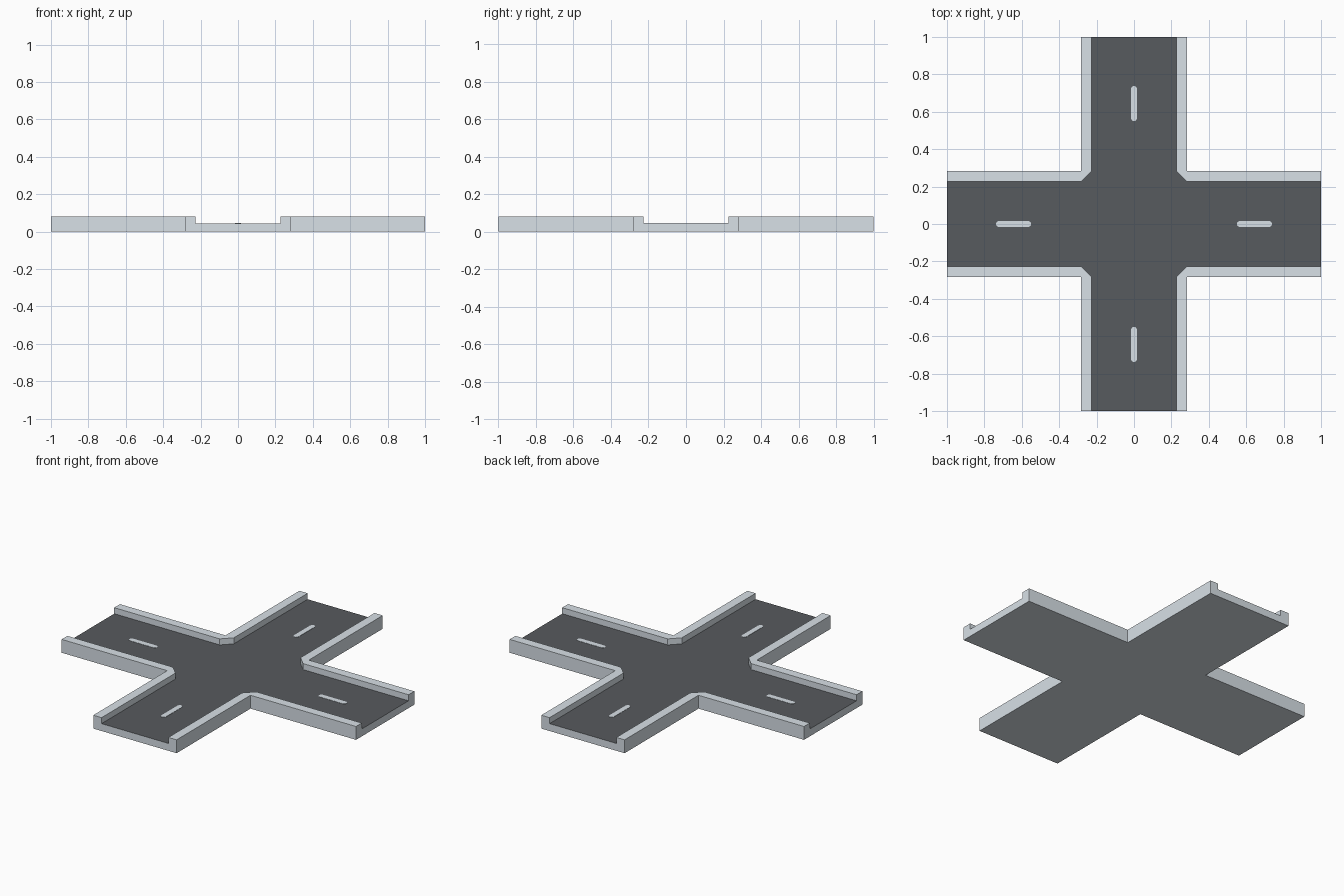
import bpy, bmesh, math

if "Cube" in bpy.data.objects:
    bpy.data.objects.remove(bpy.data.objects["Cube"])

ROAD_Z, KERB_Z = 0.045, 0.082
IN, OUT = 0.227, 0.283        # inner and outer kerb lines


def material(name, rgb):
    m = bpy.data.materials.new(name)
    m.diffuse_color = (*rgb, 1)
    m.use_nodes = True
    m.node_tree.nodes["Principled BSDF"].inputs["Base Color"].default_value = m.diffuse_color
    return m


asphalt = material("dark_asphalt", (0.095, 0.103, 0.112))
concrete = material("pale_concrete", (0.69, 0.75, 0.80))


def turn(p, k):
    for _ in range(k):
        p = (-p[1], p[0])
    return p


def face(bm, pts):
    return bm.faces.new([bm.verts.new(p) for p in pts])


def flat(bm, pts, z):
    return face(bm, [(x, y, z) for x, y in pts])


def wall(bm, p, q, z0, z1):
    return face(bm, [(*p, z0), (*q, z0), (*q, z1), (*p, z1)])


def finish(bm, name, mats):
    bmesh.ops.remove_doubles(bm, verts=bm.verts[:], dist=1e-5)
    me = bpy.data.meshes.new(name)
    bm.to_mesh(me)
    bm.free()
    for m in mats:
        me.materials.append(m)
    ob = bpy.data.objects.new(name, me)
    bpy.context.collection.objects.link(ob)
    return ob


# Kerb plan for one corner: inner line with chamfer, then outer line
corner = [(IN, 1), (IN, OUT), (OUT, IN), (1, IN), (1, OUT), (OUT, OUT), (OUT, 1)]

# Road bed: asphalt top, concrete underside and ends
bm = bmesh.new()
top, under = [], []
for k in range(4):
    c = [turn(p, k) for p in corner]
    top += [c[3], c[2], c[1], c[0]]
    under += [c[4], c[5], c[6]]
    wall(bm, turn((1, -IN), k), turn((1, IN), k), 0, ROAD_Z).material_index = 1
flat(bm, top, ROAD_Z)
flat(bm, under[::-1], 0).material_index = 1
finish(bm, "road_bed", [asphalt, concrete])

# Kerbs and outer walls
bm = bmesh.new()
for k in range(4):
    c = [turn(p, k) for p in corner]
    flat(bm, c, KERB_Z)
    for i in range(7):
        wall(bm, c[i], c[(i + 1) % 7], ROAD_Z if i < 3 else 0, KERB_Z)
finish(bm, "kerbs", [concrete])

# Lane dashes: thin plates with rounded ends
R, A, B, DASH_Z = 0.016, 0.55, 0.738, ROAD_Z + 0.0015
for k in range(4):
    pts = []
    for cx, start in ((B - R, -90), (A + R, 90)):
        for i in range(7):
            a = math.radians(start + i * 30)
            pts.append(turn((cx + R * math.cos(a), R * math.sin(a)), k))
    bm = bmesh.new()
    flat(bm, pts, DASH_Z)
    for i, p in enumerate(pts):
        wall(bm, p, pts[(i + 1) % len(pts)], ROAD_Z, DASH_Z)
    finish(bm, f"lane_dash_{k + 1}", [concrete])
